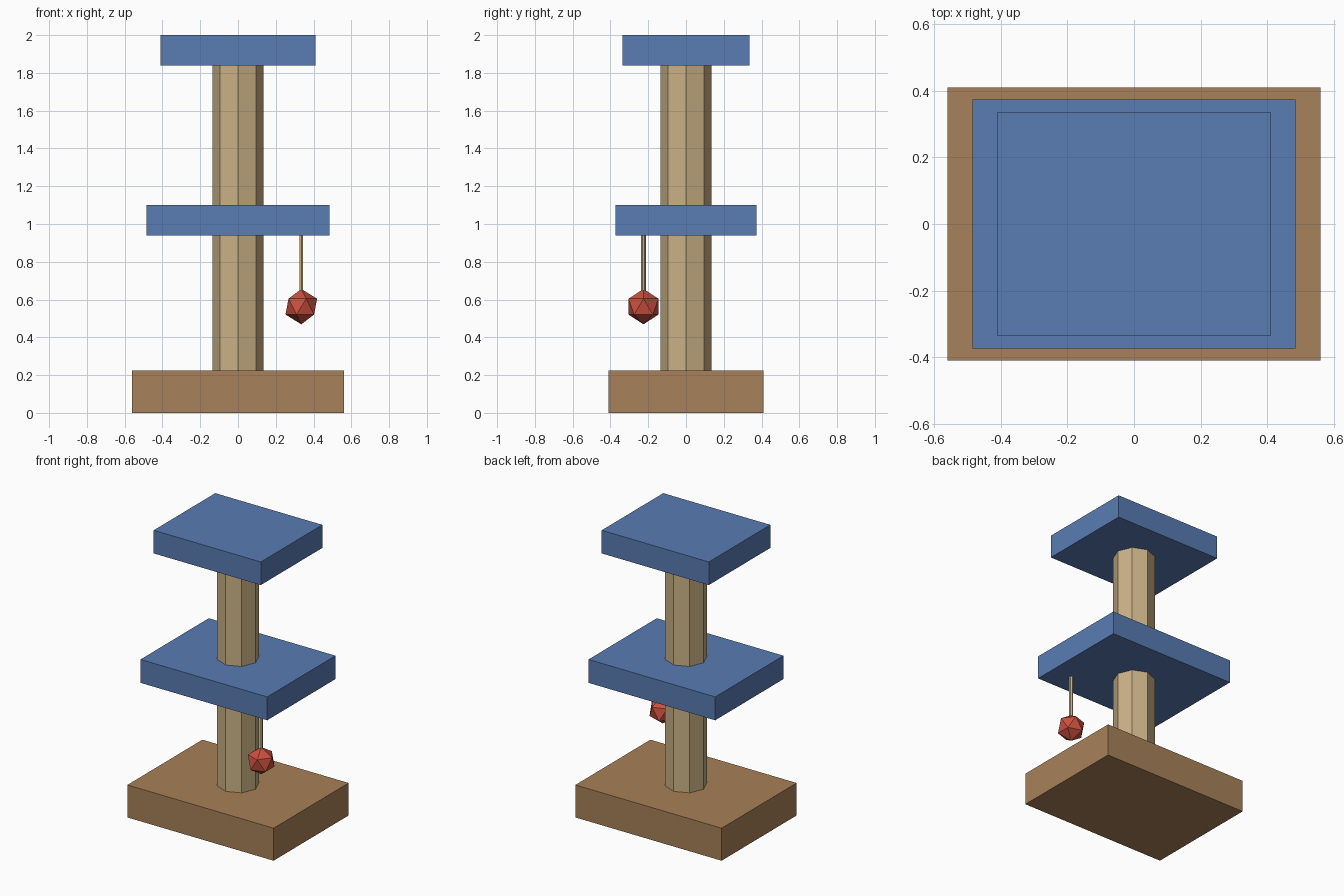
import bpy

cube = bpy.data.objects.get("Cube")
if cube:
    bpy.data.objects.remove(cube, do_unlink=True)


def material(name, rgb):
    mat = bpy.data.materials.new(name)
    mat.use_nodes = True
    color = (*rgb, 1)
    mat.diffuse_color = color
    mat.node_tree.nodes["Principled BSDF"].inputs["Base Color"].default_value = color
    return mat


brown = material("brown wood", (0.39, 0.22, 0.10))
blue = material("blue fabric", (0.10, 0.20, 0.45))
tan = material("tan rope", (0.59, 0.44, 0.24))
red = material("red toy", (0.60, 0.08, 0.05))


def finish(name, mat):
    obj = bpy.context.object
    obj.name = name
    obj.data.materials.append(mat)
    return obj


def slab(name, width, depth, bottom, top, mat):
    bpy.ops.mesh.primitive_cube_add(size=1, location=(0, 0, (bottom + top) / 2))
    obj = finish(name, mat)
    obj.scale = (width, depth, top - bottom)
    bpy.ops.object.transform_apply(location=False, rotation=False, scale=True)


def column(name, sides, radius, x, y, bottom, top, mat):
    bpy.ops.mesh.primitive_cylinder_add(
        vertices=sides, radius=radius, depth=top - bottom,
        location=(x, y, (bottom + top) / 2))
    finish(name, mat)


# Base and the two platforms
slab("base", 1.12, 0.82, 0, 0.225, brown)
slab("middle_platform", 0.97, 0.747, 0.938, 1.10, blue)
slab("top_platform", 0.82, 0.673, 1.84, 2.0, blue)

# Octagonal posts between the slabs
column("lower_post", 8, 0.135, 0, 0, 0.225, 0.938, tan)
column("upper_post", 8, 0.135, 0, 0, 1.10, 1.84, tan)

# Hanging toy
toy_x, toy_y = 0.335, -0.225
column("toy_string", 6, 0.012, toy_x, toy_y, 0.60, 0.938, tan)
bpy.ops.mesh.primitive_ico_sphere_add(
    subdivisions=1, radius=0.0935, location=(toy_x, toy_y, 0.5625))
finish("toy_ball", red)
